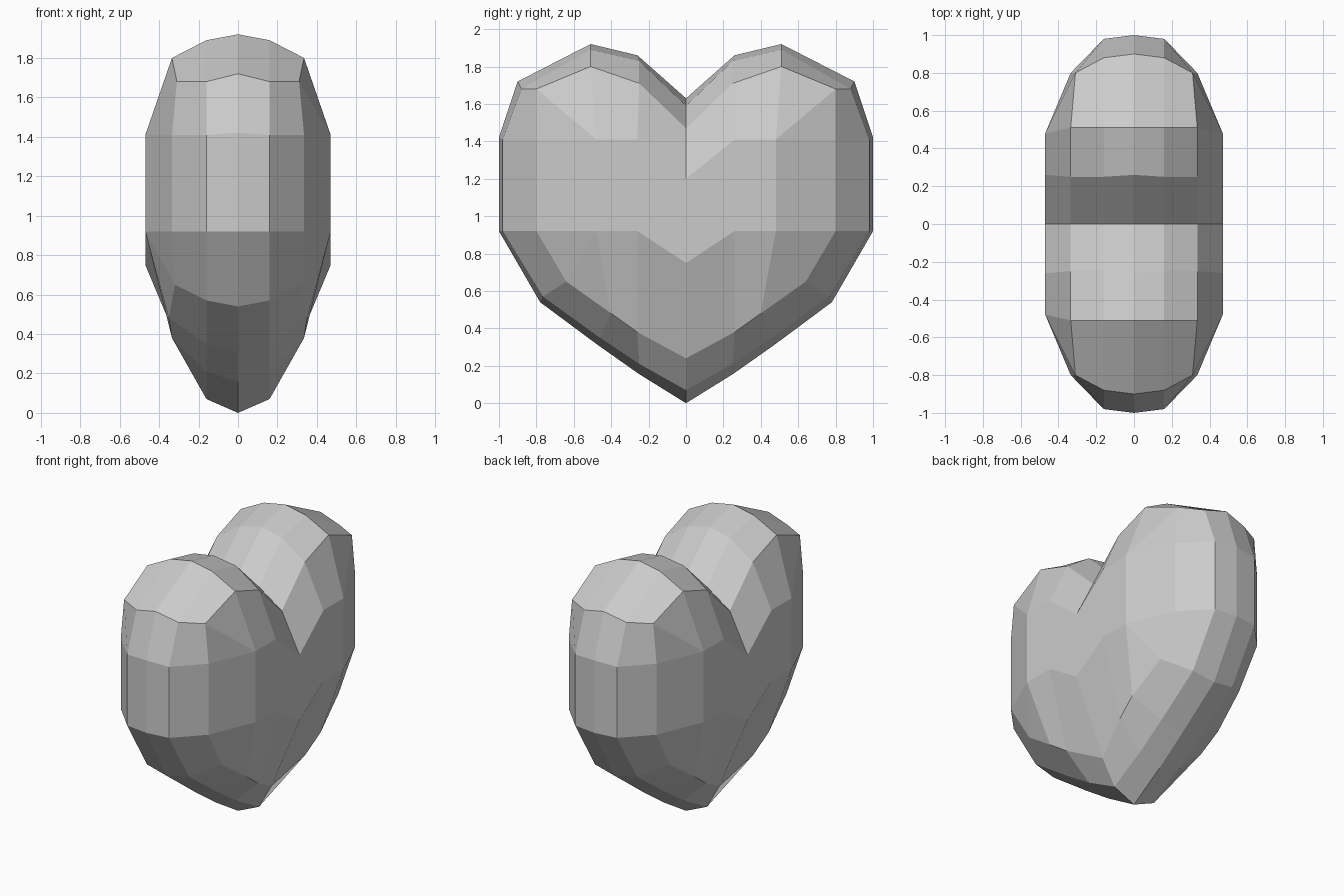
import bpy
import bmesh

default_cube = bpy.data.objects.get("Cube")
if default_cube:
    bpy.data.objects.remove(default_cube, do_unlink=True)


def make_material(name, colour):
    material = bpy.data.materials.new(name)
    material.use_nodes = True
    material.diffuse_color = colour
    material.node_tree.nodes["Principled BSDF"].inputs["Base Color"].default_value = colour
    return material


def at_depth(x, outline):
    """Place a half outline of (y, z) points at a given thickness."""
    return [(x, y, z) for y, z in outline]


# Half outlines running from the bottom tip, round the lobe, to the top notch
rim = at_depth(0, [(0, 0), (.25, .155), (.47, .31), (.78, .54), (1, .92),
                   (1, 1.42), (.9, 1.72), (.51, 1.92), (.26, 1.86), (0, 1.63)])
bevel = at_depth(.16, [(0, .07), (.25, .21), (.46, .35), (.765, .57), (.98, .92),
                       (.98, 1.41), (.88, 1.68), (.51, 1.89), (.25, 1.83), (0, 1.59)])
shoulder = at_depth(.335, [(0, .24), (.26, .38), (.4, .48), (.64, .65), (.8, .92),
                           (.8, 1.41), (.8, 1.68), (.51, 1.8), (.25, 1.71), (0, 1.47)])
# The tip and the rounded corners of the shoulder pull inwards
for index, x in ((0, .256), (2, .35), (3, .32), (6, .31)):
    shoulder[index] = (x, *shoulder[index][1:])
cheek = at_depth(.47, [(0, .75), (.26, .92), (.48, .92),
                       (.48, 1.41), (.26, 1.41), (0, 1.2)])
# Each corner of the flat cheek serves three shoulder points
cheek_of_shoulder = [0, 1, 2, 2, 2, 3, 3, 3, 4, 5]

# Quarter of the heart
bm = bmesh.new()
rim, bevel, shoulder, cheek = [[bm.verts.new(p) for p in ring]
                               for ring in (rim, bevel, shoulder, cheek)]
inner_ring = [cheek[i] for i in cheek_of_shoulder]
rings = [rim, bevel, shoulder, inner_ring]
for outer, inner in zip(rings, rings[1:]):
    for i in range(len(outer) - 1):
        corners = [outer[i], outer[i + 1], inner[i + 1], inner[i]]
        bm.faces.new(list(dict.fromkeys(corners)))
bm.faces.new(cheek)

mesh = bpy.data.meshes.new("heart")
bm.to_mesh(mesh)
bm.free()
mesh.materials.append(make_material("plain grey", (.6, .6, .6, 1)))
heart = bpy.data.objects.new("heart", mesh)
bpy.context.collection.objects.link(heart)

# Mirror the quarter across thickness and width
mirror = heart.modifiers.new("mirror", "MIRROR")
mirror.use_axis = (True, True, False)
mirror.use_clip = True
mirror.merge_threshold = .001
